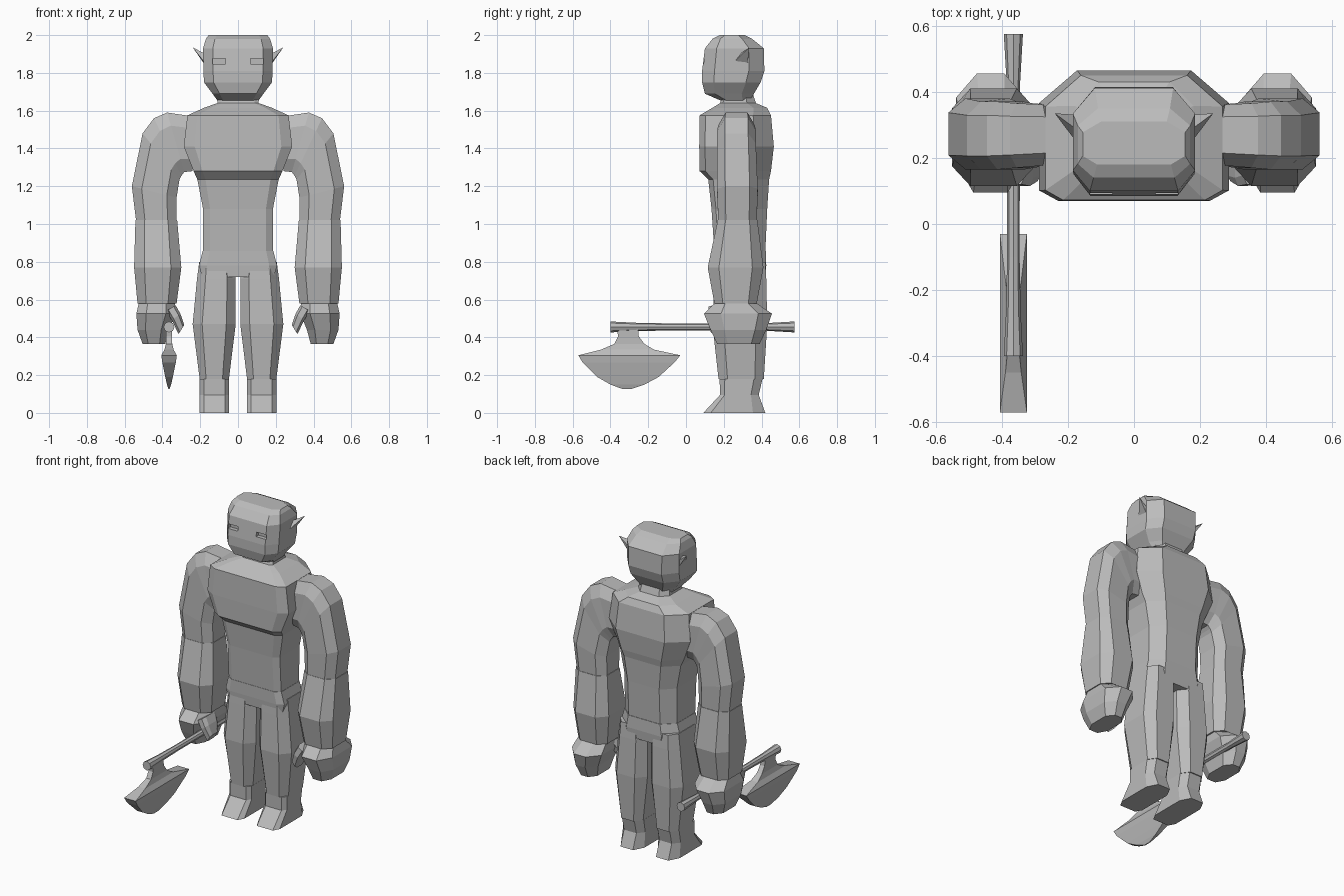
import bpy, bmesh, math
from mathutils import Vector

if "Cube" in bpy.data.objects:
    bpy.data.objects.remove(bpy.data.objects["Cube"])

grey = bpy.data.materials.new("plain grey")
grey.diffuse_color = (0.5, 0.5, 0.5, 1)
grey.use_nodes = True
grey.node_tree.nodes["Principled BSDF"].inputs["Base Color"].default_value = grey.diffuse_color


def finish(name, bm):
    bmesh.ops.recalc_face_normals(bm, faces=bm.faces)
    me = bpy.data.meshes.new(name)
    bm.to_mesh(me)
    bm.free()
    ob = bpy.data.objects.new(name, me)
    bpy.context.collection.objects.link(ob)
    me.materials.append(grey)
    return ob


def loft(name, rings):
    """Skin equal-length point rings and cap both ends."""
    bm = bmesh.new()
    vs = [[bm.verts.new(p) for p in r] for r in rings]
    n = len(vs[0])
    for r0, r1 in zip(vs, vs[1:]):
        for i in range(n):
            j = (i + 1) % n
            bm.faces.new((r0[i], r0[j], r1[j], r1[i]))
    bm.faces.new(vs[0])
    bm.faces.new(vs[-1])
    return finish(name, bm)


def ring(s, a, b, yf, yb, c=(.22, .2, .22, .2)):
    """Chamfered box section from (x,z) a to (x,z) b, between yf and yb."""
    d = yb - yf
    ty = [(c[0], yf), (1 - c[0], yf), (1, yf + c[1] * d), (1, yb - c[3] * d),
          (1 - c[2], yb), (c[2], yb), (0, yb - c[3] * d), (0, yf + c[1] * d)]
    return [(s * (a[0] + (b[0] - a[0]) * t), y, a[1] + (b[1] - a[1]) * t) for t, y in ty]


def level(s, z, x0, x1, yf, yb, c=(.22, .2, .22, .2)):
    return ring(s, (x0, z), (x1, z), yf, yb, c)


# torso: waist, overhanging chest, shoulders, neck
tc = (.1, .08, .2, .25)
loft("torso", [level(1, z, -h, h, f, b, tc) for z, h, f, b in [
    (.855, .185, .15, .42), (1.08, .185, .135, .43), (1.235, .215, .118, .44),
    (1.28, .235, .072, .45), (1.41, .287, .07, .465), (1.575, .268, .072, .45),
    (1.615, .18, .14, .43), (1.64, .11, .18, .37), (1.70, .10, .20, .35)]])

# pelvis above the crotch
loft("pelvis", [level(1, z, -h, h, f, b, tc) for z, h, f, b in [
    (.72, .19, .155, .42), (.78, .207, .15, .425), (.857, .187, .148, .423)]])

# head with squared jaw and eye slots
hc = (.14, .2, .18, .25)
head = loft("head", [level(1, z, -h, h, f, b, hc) for z, h, f, b in [
    (1.655, .11, .18, .34), (1.69, .135, .10, .36), (1.75, .18, .085, .395),
    (1.81, .183, .085, .415), (1.93, .185, .10, .412), (1.98, .17, .14, .35),
    (2.0, .155, .18, .31)]])
for s in (-1, 1):
    bm = bmesh.new()
    bmesh.ops.create_cube(bm, size=1)
    for v in bm.verts:
        v.co = Vector((s * .1 + v.co.x * .07, .085 + v.co.y * .06, 1.862 + v.co.z * .028))
    cutter = finish("eye_cutter", bm)
    mod = head.modifiers.new("eye slot", "BOOLEAN")
    mod.operation, mod.object, mod.solver = "DIFFERENCE", cutter, "EXACT"
    bpy.context.view_layer.objects.active = head
    bpy.ops.object.modifier_apply(modifier=mod.name)
    bpy.data.objects.remove(cutter)

for s, side in ((-1, "right"), (1, "left")):
    # pointed ear
    bm = bmesh.new()
    base = [bm.verts.new((s * .172, y, z)) for y, z in
            [(.245, 1.848), (.325, 1.838), (.33, 1.88), (.285, 1.90)]]
    tip = bm.verts.new((s * .24, .335, 1.935))
    bm.faces.new(base)
    for i in range(4):
        bm.faces.new((base[i], base[(i + 1) % 4], tip))
    finish(side + "_ear", bm)

    # upper arm bending out of the shoulder
    loft(side + "_upper_arm", [ring(s, a, b, f, k) for a, b, f, k in [
        ((.24, 1.28), (.24, 1.57), .18, .36), ((.285, 1.275), (.375, 1.59), .17, .365),
        ((.30, 1.255), (.445, 1.56), .165, .37), ((.31, 1.235), (.505, 1.48), .165, .37),
        ((.325, 1.14), (.562, 1.20), .165, .38), ((.325, 1.02), (.54, 1.02), .17, .375)]])

    # forearm
    loft(side + "_forearm", [level(s, z, i, o, f, k) for z, i, o, f, k in [
        (1.02, .322, .543, .168, .378), (.77, .30, .55, .115, .41),
        (.58, .325, .532, .15, .375)]])

    # fist and thumb
    fc = (.25, .25, .3, .2)
    loft(side + "_fist", [level(s, z, i, o, f, k, fc) for z, i, o, f, k in [
        (.583, .335, .525, .155, .37), (.525, .33, .538, .095, .455),
        (.44, .365, .532, .13, .425), (.365, .385, .505, .165, .39)]])
    loft(side + "_thumb", [ring(s, a, b, f, k) for a, b, f, k in [
        ((.33, .57), (.38, .54), .12, .26), ((.305, .525), (.35, .49), .115, .24),
        ((.284, .465), (.315, .418), .13, .21)]])

    # leg
    loft(side + "_leg", [level(s, z, i, o, f, k) for z, i, o, f, k in [
        (.80, .03, .205, .155, .42), (.71, .012, .217, .15, .425),
        (.47, .012, .24, .14, .43), (.18, .048, .203, .172, .412)]])

    # boot with sloping toe
    bc = (.14, .12, .22, .2)
    loft(side + "_foot", [level(s, z, .047, .203, f, k, bc) for z, f, k in [
        (.18, .178, .405), (.095, .18, .385), (0, .092, .42)]])

# axe handle, flared at both ends
loft("axe_handle", [[(-.365 + r * math.cos(i * math.pi / 4), y, .455 + r * math.sin(i * math.pi / 4))
                     for i in range(8)] for y, r in
                    [(-.40, .029), (-.26, .022), (-.1, .019), (.42, .02), (.575, .029)]])

# axe blade: thin neck, ridged cheek, curved cutting edge
loft("axe_blade", [[(-.365 - t, y0, z), (-.365 + t, y0, z), (-.365 + t, y1, z), (-.365 - t, y1, z)]
                   for z, y0, y1, t in [
    (.455, -.365, -.255, .016), (.405, -.36, -.25, .016), (.365, -.38, -.22, .017),
    (.335, -.45, -.17, .024), (.305, -.57, -.03, .041), (.268, -.548, -.06, .036),
    (.19, -.47, -.145, .02), (.15, -.40, -.22, .011), (.126, -.335, -.29, .003)]])
